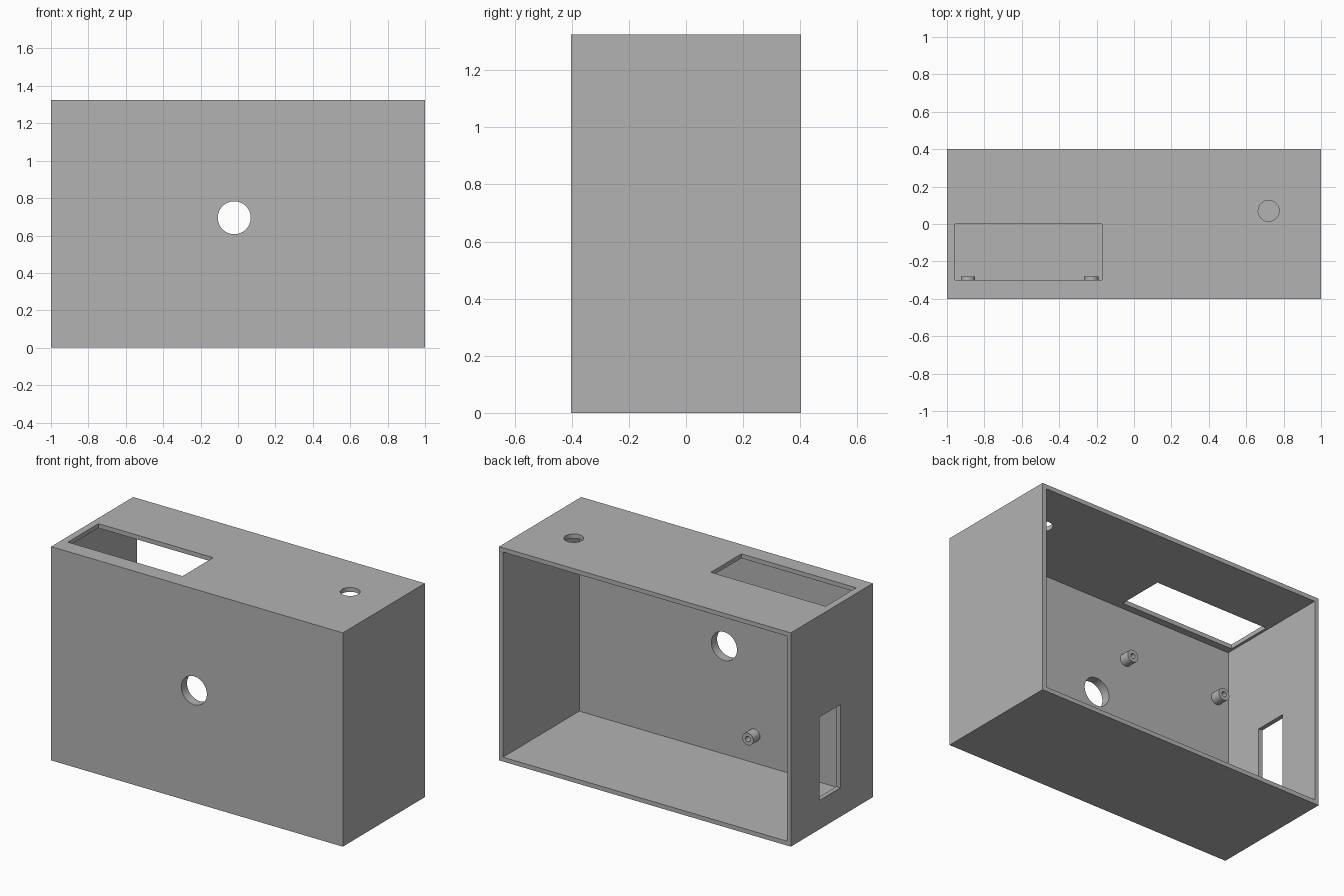
import bpy
import math
from mathutils import Vector

cube = bpy.data.objects.get("Cube")
if cube:
    bpy.data.objects.remove(cube, do_unlink=True)

grey = bpy.data.materials.new("grey plastic")
grey.use_nodes = True
grey.diffuse_color = (0.45, 0.45, 0.45, 1)
grey.node_tree.nodes["Principled BSDF"].inputs["Base Color"].default_value = (0.45, 0.45, 0.45, 1)

W, D, H = 1.0, 0.402, 1.325      # half width, half depth, height
WALL, FRONT = 0.027, 0.057       # wall and front panel thickness
INNER = FRONT - D                # y of the panel's inside face


def box(name, lo, hi):
    lo, hi = Vector(lo), Vector(hi)
    bpy.ops.mesh.primitive_cube_add(size=1, location=(lo + hi) / 2)
    ob = bpy.context.object
    ob.name = name
    ob.scale = hi - lo
    bpy.ops.object.transform_apply(location=True, scale=True)
    return ob


def rod(name, centre, radius, length, along_y=True, sides=48):
    bpy.ops.mesh.primitive_cylinder_add(
        vertices=sides, radius=radius, depth=length, location=centre,
        rotation=(math.pi / 2 if along_y else 0, 0, 0))
    ob = bpy.context.object
    ob.name = name
    bpy.ops.object.transform_apply(location=True, rotation=True)
    return ob


def cut(target, cutter):
    mod = target.modifiers.new("cut", "BOOLEAN")
    mod.operation = "DIFFERENCE"
    mod.solver = "EXACT"
    mod.object = cutter
    bpy.context.view_layer.objects.active = target
    bpy.ops.object.modifier_apply(modifier=mod.name)
    bpy.data.objects.remove(cutter, do_unlink=True)


def finish(ob):
    ob.data.materials.clear()
    ob.data.materials.append(grey)
    bpy.ops.object.select_all(action="DESELECT")
    ob.select_set(True)
    bpy.context.view_layer.objects.active = ob
    bpy.ops.object.shade_smooth_by_angle(angle=math.radians(30))


# Enclosure, open at the back
shell = box("enclosure_shell", (-W, -D, 0), (W, D, H))
cut(shell, box("cavity", (WALL - W, INNER, WALL), (W - WALL, D + 0.1, H - WALL)))

# Round openings in the front panel and the top
cut(shell, rod("front_hole", (-0.02, -D, 0.695), 0.088, 0.3))
cut(shell, rod("top_hole", (0.72, 0.07, H), 0.056, 0.2, along_y=False))

# Window in the top and slot in the right side
cut(shell, box("top_window", (-0.957, -0.3, H - 0.1), (-0.17, 0.0, H + 0.1)))
cut(shell, box("side_slot", (-W - 0.1, -0.083, 0.18), (-W + 0.1, 0.123, 0.695)))
finish(shell)

# Four hollow mounting posts on the inside of the front panel
TIP = -0.28
for side, x in (("right", -0.888), ("left", -0.228)):
    for level, z in (("lower", 0.2), ("upper", 0.973)):
        root = INNER - 0.01
        post = rod(f"{level}_{side}_post", (x, (root + TIP) / 2, z), 0.038, TIP - root, sides=32)
        cut(post, rod("bore", (x, TIP, z), 0.016, 2 * (TIP - INNER), sides=24))
        finish(post)
